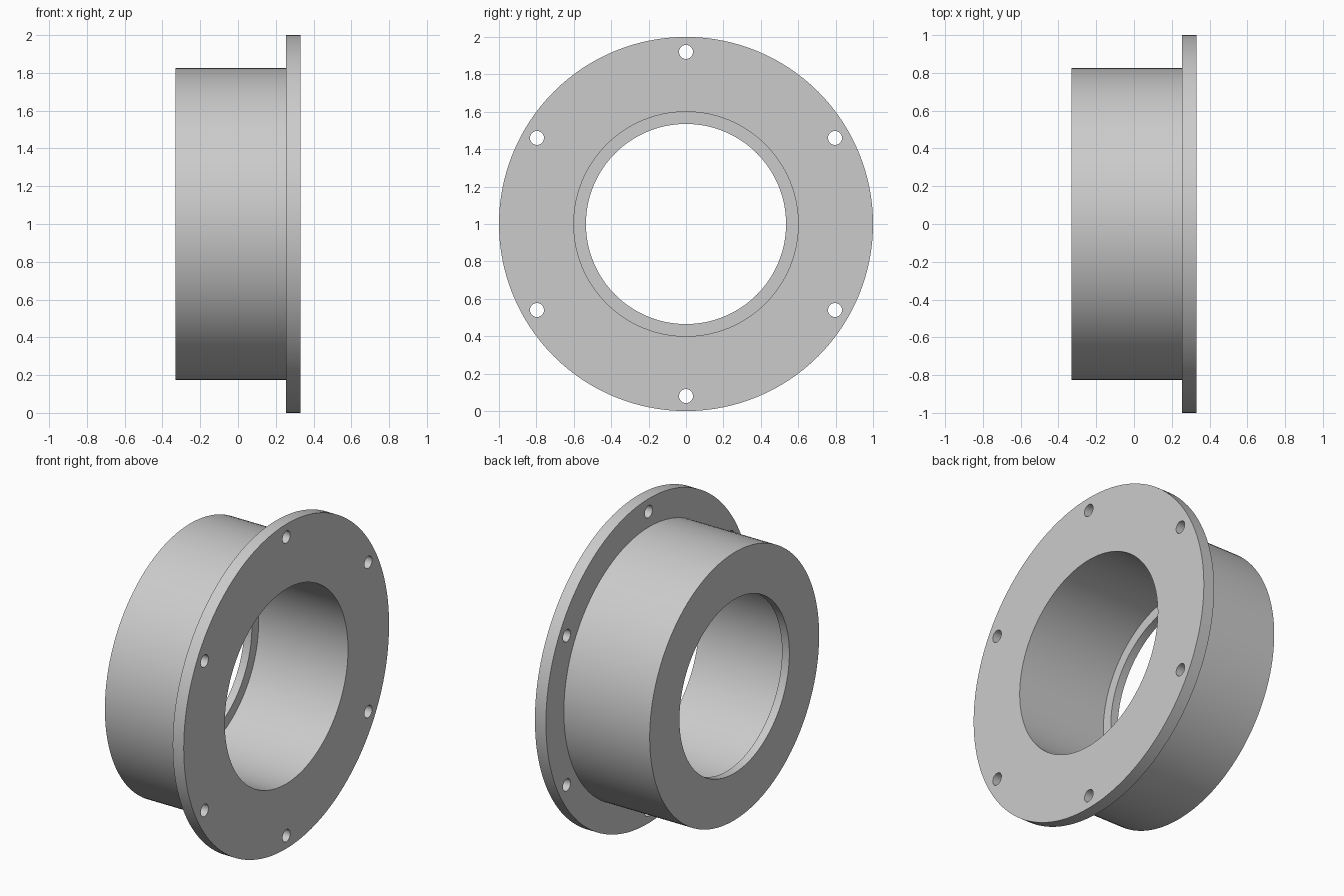
import bpy, bmesh
from math import cos, sin, pi, radians
from mathutils import Matrix, Vector

if "Cube" in bpy.data.objects:
    bpy.data.objects.remove(bpy.data.objects["Cube"])

AXIS_Z = 1.0
SEGMENTS = 128
X_BACK, X_STEP, X_FACE = -0.33, 0.255, 0.33
R_FLANGE, R_BODY, R_BORE, R_LIP = 1.0, 0.825, 0.60, 0.535
LIP_DEPTH = 0.05
BOLT_CIRCLE, R_HOLE, HOLES = 0.92, 0.0375, 6

grey = bpy.data.materials.new("light_grey_metal")
grey.use_nodes = True
colour = (0.6, 0.6, 0.6, 1)
grey.diffuse_color = colour
grey.node_tree.nodes["Principled BSDF"].inputs["Base Color"].default_value = colour


def finish(bm, name):
    bmesh.ops.recalc_face_normals(bm, faces=bm.faces[:])
    mesh = bpy.data.meshes.new(name)
    bm.to_mesh(mesh)
    bm.free()
    mesh.materials.append(grey)
    obj = bpy.data.objects.new(name, mesh)
    bpy.context.collection.objects.link(obj)
    return obj


def lathe(name, profile):
    """Revolve a closed (x, radius) profile around the horizontal axis."""
    bm = bmesh.new()
    rings = []
    for i in range(SEGMENTS):
        a = 2 * pi * i / SEGMENTS
        rings.append([bm.verts.new((x, r * sin(a), AXIS_Z + r * cos(a))) for x, r in profile])
    n = len(profile)
    for i, ring in enumerate(rings):
        after = rings[(i + 1) % SEGMENTS]
        for j in range(n):
            k = (j + 1) % n
            bm.faces.new((ring[j], ring[k], after[k], after[j]))
    return finish(bm, name)


# Flanged sleeve with a retaining lip inside its closed-in end
sleeve = lathe("flanged_sleeve", [
    (X_FACE, R_BORE), (X_FACE, R_FLANGE), (X_STEP, R_FLANGE), (X_STEP, R_BODY),
    (X_BACK, R_BODY), (X_BACK, R_LIP), (X_BACK + LIP_DEPTH, R_LIP),
    (X_BACK + LIP_DEPTH, R_BORE)])

# Bolt holes through the flange
bm = bmesh.new()
for i in range(HOLES):
    a = 2 * pi * i / HOLES
    centre = Vector(((X_STEP + X_FACE) / 2, BOLT_CIRCLE * sin(a), AXIS_Z + BOLT_CIRCLE * cos(a)))
    bmesh.ops.create_cone(bm, cap_ends=True, segments=32, radius1=R_HOLE, radius2=R_HOLE,
                          depth=0.2, matrix=Matrix.Translation(centre) @ Matrix.Rotation(pi / 2, 4, "Y"))
cutter = finish(bm, "bolt_hole_cutter")
cutter.hide_render = True

drill = sleeve.modifiers.new("bolt_holes", "BOOLEAN")
drill.operation = "DIFFERENCE"
drill.solver = "EXACT"
drill.object = cutter

bpy.ops.object.select_all(action="DESELECT")
sleeve.select_set(True)
bpy.context.view_layer.objects.active = sleeve
bpy.ops.object.modifier_apply(modifier=drill.name)
bpy.data.objects.remove(cutter)
bpy.ops.object.shade_smooth_by_angle(angle=radians(30))
